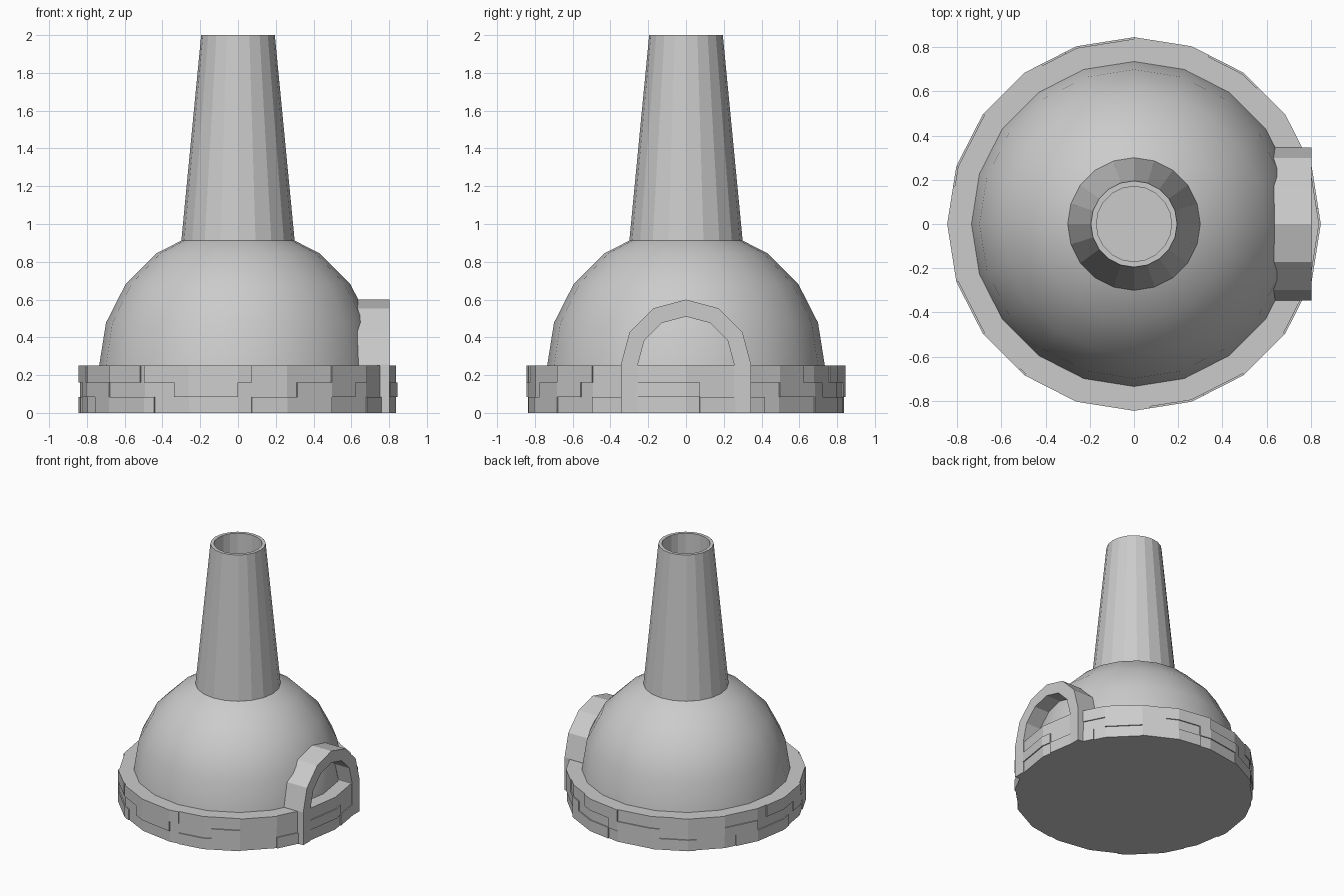
import bpy, bmesh
from math import sin, cos, pi, radians, floor

if "Cube" in bpy.data.objects:
    bpy.data.objects.remove(bpy.data.objects["Cube"])

SIDES = 20


def make(name, verts, faces, smooth=False):
    mesh = bpy.data.meshes.new(name)
    mesh.from_pydata(verts, [], faces)
    bm = bmesh.new()
    bm.from_mesh(mesh)
    bmesh.ops.recalc_face_normals(bm, faces=bm.faces)
    bm.to_mesh(mesh)
    bm.free()
    for p in mesh.polygons:
        p.use_smooth = smooth
    obj = bpy.data.objects.new(name, mesh)
    bpy.context.collection.objects.link(obj)
    return obj


def lathe(name, profile, smooth=False):
    """Spin (radius, z) points into a closed 20-sided solid; the ends are capped."""
    verts = [(r * cos(2 * pi * k / SIDES), r * sin(2 * pi * k / SIDES), z)
             for r, z in profile for k in range(SIDES)]
    faces = []
    for i in range(len(profile) - 1):
        for k in range(SIDES):
            n = (k + 1) % SIDES
            a, b = i * SIDES, (i + 1) * SIDES
            faces.append((a + k, a + n, b + n, b + k))
    faces.append(tuple(range(SIDES)))
    last = (len(profile) - 1) * SIDES
    faces.append(tuple(range(last, last + SIDES)))
    return make(name, verts, faces, smooth)


def on_polygon(deg, radius):
    """Point on the flat-sided outline of the base at a given angle."""
    step = 360 / SIDES
    off = deg - (floor(deg / step) + 0.5) * step
    r = radius * cos(radians(step / 2)) / cos(radians(off))
    return r * cos(radians(deg)), r * sin(radians(deg))


def brick(name, start, end, z0, z1):
    """Thin raised stone that wraps around the base between two angles."""
    step = 360 // SIDES
    angles = [start] + [a for a in range(-360, 721, step) if start < a < end] + [end]
    verts, faces = [], []
    for a in angles:
        for radius, z in ((0.80, z0), (0.845, z0), (0.845, z1), (0.80, z1)):
            verts.append((*on_polygon(a, radius), z))
    for i in range(len(angles) - 1):
        for j in range(4):
            n = (j + 1) % 4
            faces.append((4 * i + j, 4 * i + n, 4 * i + 4 + n, 4 * i + 4 + j))
    e = len(verts) - 4
    faces += [(0, 1, 2, 3), (e, e + 1, e + 2, e + 3)]
    return make(name, verts, faces)


# Round stone base
lathe("base", [(0.837, 0), (0.837, 0.25)])

# Raised stones in three courses
courses = [
    (0.0, 0.085, [(-85, -54), (-36, -20), (5, 30), (54, 84), (108, 130), (150, 185), (205, 238)]),
    (0.085, 0.16, [(-114, -90), (-68, -42), (-18, 5), (36, 60), (84, 112), (130, 162), (190, 216)]),
    (0.16, 0.25, [(-126, -85), (-54, -36), (22, 48), (66, 90), (120, 144), (168, 198), (216, 232)]),
]
for row, (z0, z1, spans) in enumerate(courses):
    for i, (start, end) in enumerate(spans):
        brick(f"stone_{row}_{i}", start, end, z0, z1)

# Smooth half-sphere dome
R = 0.735
dome = lathe("dome", [(R * cos(i * pi / 10), 0.25 + R * sin(i * pi / 10)) for i in range(5)]
             + [(0.01, 0.25 + R)], smooth=True)
bpy.context.view_layer.objects.active = dome
dome.select_set(True)
bpy.ops.object.shade_smooth_by_angle(angle=radians(40))

# Tapered hollow chimney
lathe("chimney", [(0.28, 0.90), (0.30, 0.912), (0.195, 2.0), (0.17, 2.0), (0.17, 1.0)])

# Arched doorway: square jambs with six arch stones
outline = [(1, None)] + [(cos(i * pi / 6), sin(i * pi / 6)) for i in range(7)] + [(-1, None)]
verts, faces = [], []
for c, s in outline:
    for radius, x in ((0.255, 0.63), (0.345, 0.63), (0.345, 0.803), (0.255, 0.803)):
        verts.append((x, radius * c, 0 if s is None else 0.255 + radius * s))
for i in range(len(outline) - 1):
    for j in range(4):
        n = (j + 1) % 4
        faces.append((4 * i + j, 4 * i + n, 4 * i + 4 + n, 4 * i + 4 + j))
e = len(verts) - 4
faces += [(0, 1, 2, 3), (e, e + 1, e + 2, e + 3)]
make("door_arch", verts, faces)
